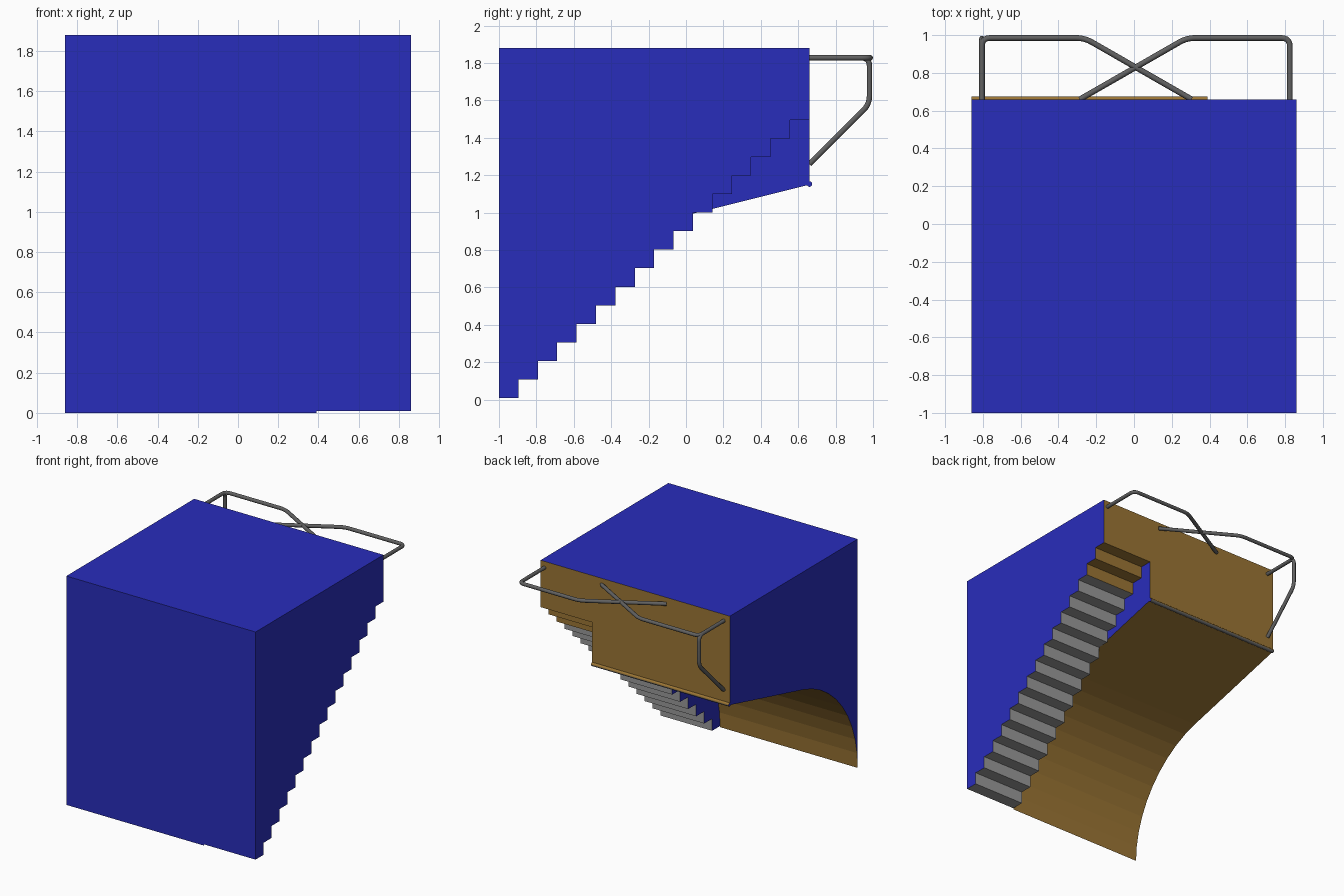
import bpy, bmesh, math
from mathutils import Vector, Matrix

if "Cube" in bpy.data.objects:
    bpy.data.objects.remove(bpy.data.objects["Cube"])


def mat(name, rgb):
    m = bpy.data.materials.new(name)
    m.diffuse_color = (*rgb, 1)
    m.use_nodes = True
    m.node_tree.nodes["Principled BSDF"].inputs["Base Color"].default_value = m.diffuse_color
    return m


BLUE = mat("blue_paint", (0.022, 0.026, 0.50))
WOOD = mat("wood", (0.33, 0.18, 0.035))
GREY = mat("step_grey", (0.32, 0.32, 0.32))
STEEL = mat("steel", (0.12, 0.12, 0.12))
MATS = [BLUE, WOOD, GREY, STEEL]

W, SPLIT = 0.86, 0.39            # half width, ramp/stair boundary
FRONT, BACK, TOP = -1.0, 0.66, 1.88


def add_mesh(name, bm):
    bmesh.ops.recalc_face_normals(bm, faces=bm.faces)
    me = bpy.data.meshes.new(name)
    bm.to_mesh(me)
    bm.free()
    for m in MATS:
        me.materials.append(m)
    ob = bpy.data.objects.new(name, me)
    bpy.context.collection.objects.link(ob)
    return ob


def extrude_profile(name, pts, x0, x1, edge_mat):
    """Extrude a (y, z) outline along x; edge_mat(i) picks the material of side i."""
    bm = bmesh.new()
    a = [bm.verts.new((x0, y, z)) for y, z in pts]
    b = [bm.verts.new((x1, y, z)) for y, z in pts]
    bm.faces.new(a)
    bm.faces.new(b[::-1])
    n = len(pts)
    for i in range(n):
        j = (i + 1) % n
        f = bm.faces.new((a[i], b[i], b[j], a[j]))
        f.material_index = edge_mat(i)
    return add_mesh(name, bm)


# Ramp block: quarter-round underside running into a straight slope
R, SWEEP, SEGS = 0.942, math.radians(76), 10
ramp = [(FRONT, TOP)]
for i in range(SEGS + 1):
    t = SWEEP * i / SEGS
    ramp.append((FRONT + R - R * math.cos(t), R * math.sin(t)))
ramp += [(BACK, 1.15), (BACK, TOP)]
last = len(ramp) - 1
extrude_profile("ramp", ramp, -W, SPLIT, lambda i: 0 if i in (0, last) else 1)

# Stair block: sixteen steps, the last two in wood
N, RISE, BASE = 16, 0.099, 0.01
run = (BACK - FRONT) / N
stairs = [(FRONT, TOP)]
for i in range(N):
    z = BASE + i * RISE
    stairs += [(FRONT + i * run, z), (FRONT + (i + 1) * run, z)]
stairs.append((BACK, TOP))
top_edge = len(stairs) - 1
extrude_profile("stairs", stairs, SPLIT, W,
                lambda i: 0 if i in (0, top_edge) else (2 if i < 28 else 1))

# Coping pipe along the ramp lip
bm = bmesh.new()
bmesh.ops.create_cone(bm, cap_ends=True, segments=12, radius1=0.015, radius2=0.015,
                      depth=W + SPLIT,
                      matrix=Matrix.Translation(((SPLIT - W) / 2, BACK, 1.153))
                      @ Matrix.Rotation(math.pi / 2, 4, 'Y'))
bm.normal_update()
for f in bm.faces:
    f.material_index = 0 if abs(f.normal.x) > 0.9 else (1 if f.normal.z > 0.1 else 3)
    f.smooth = abs(f.normal.x) < 0.9
add_mesh("coping", bm)


def rounded(path, r):
    """Replace the inner corners of a path with short arcs."""
    p = [Vector(v) for v in path]
    out = [p[0]]
    for a, c, b in zip(p, p[1:], p[2:]):
        u, v = (a - c).normalized(), (b - c).normalized()
        s, e = c + u * r, c + v * r
        for k in range(6):
            t = k / 5
            out.append(s * (1 - t) ** 2 + c * 2 * t * (1 - t) + e * t * t)
    return out + [p[-1]]


def tube(name, path, r=0.045):
    pts = rounded(path, r)
    cu = bpy.data.curves.new(name, 'CURVE')
    cu.dimensions = '3D'
    cu.bevel_depth = 0.015
    cu.bevel_resolution = 3
    cu.use_fill_caps = True
    sp = cu.splines.new('POLY')
    sp.points.add(len(pts) - 1)
    for q, v in zip(sp.points, pts):
        q.co = (*v, 1)
    sp.use_smooth = True
    cu.materials.append(STEEL)
    ob = bpy.data.objects.new(name, cu)
    bpy.context.collection.objects.link(ob)


# Two crossing hand rails and the bent post on the ramp side
RY, RZ = 0.985, 1.828
tube("rail_left", [(-0.805, BACK, RZ), (-0.805, RY, RZ), (-0.262, RY, RZ), (0.305, BACK, RZ)])
tube("rail_right", [(0.825, BACK, RZ), (0.825, RY, RZ), (0.28, RY, RZ), (-0.287, BACK, RZ)])
tube("rail_post", [(-0.805, BACK, RZ), (-0.805, RY - 0.004, RZ),
                   (-0.805, RY - 0.004, 1.58), (-0.805, BACK, 1.26)])
